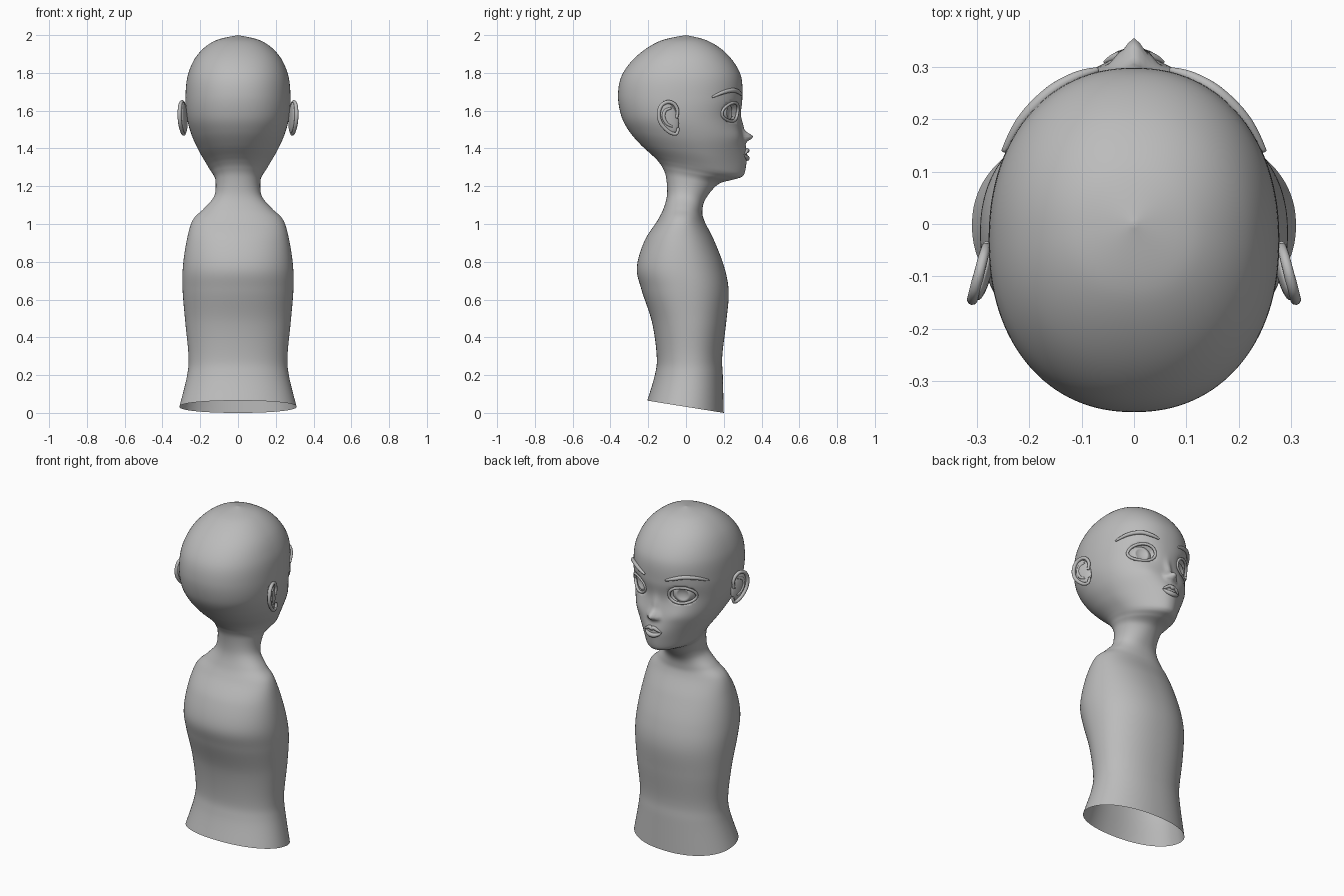
import bpy, bmesh, math
from mathutils import Vector, Matrix
from mathutils.bvhtree import BVHTree

if "Cube" in bpy.data.objects:
    bpy.data.objects.remove(bpy.data.objects["Cube"])

grey = bpy.data.materials.new("plain grey")
grey.diffuse_color = (0.5, 0.5, 0.5, 1)
grey.use_nodes = True
grey.node_tree.nodes["Principled BSDF"].inputs["Base Color"].default_value = grey.diffuse_color


def finish(name, bm, mirror=False):
    me = bpy.data.meshes.new(name)
    bm.to_mesh(me)
    bm.free()
    for p in me.polygons:
        p.use_smooth = True
    me.materials.append(grey)
    ob = bpy.data.objects.new(name, me)
    bpy.context.collection.objects.link(ob)
    if mirror:
        ob.modifiers.new("mirror", 'MIRROR')
    return ob


def catmull(keys, f):
    i = min(int(f), len(keys) - 2)
    t = f - i
    p = [keys[max(0, min(len(keys) - 1, i + k))] for k in (-1, 0, 1, 2)]
    return [b + 0.5 * t * (c - a + t * (2 * a - 5 * b + 4 * c - d + t * (3 * (b - c) + d - a)))
            for a, b, c, d in zip(*p)]


def tube(name, pts, radius, taper=0.0, mirror=True, cyclic=False, steps=8, sides=10):
    """Smooth tube through pts; taper thins it towards both ends."""
    keys = [tuple(p) for p in pts]
    if cyclic:
        keys.append(keys[0])
    n = (len(keys) - 1) * steps
    path = [Vector(catmull(keys, k / steps)) for k in range(n if cyclic else n + 1)]
    m = len(path)
    bm = bmesh.new()
    rings = []
    for k, q in enumerate(path):
        a = path[(k - 1) % m] if cyclic else path[max(k - 1, 0)]
        b = path[(k + 1) % m] if cyclic else path[min(k + 1, m - 1)]
        d = (b - a).normalized()
        s = d.cross(Vector((q.x, q.y, 0)).normalized()).normalized()
        v = s.cross(d)
        r = radius * (1 - taper * abs(2 * k / (m - 1) - 1) ** 2.5)
        rings.append([bm.verts.new(q + r * (s * math.cos(g) + v * math.sin(g)))
                      for g in (2 * math.pi * j / sides for j in range(sides))])
    for k in range(m if cyclic else m - 1):
        r0, r1 = rings[k], rings[(k + 1) % m]
        for j in range(sides):
            bm.faces.new((r0[j], r0[(j + 1) % sides], r1[(j + 1) % sides], r1[j]))
    if not cyclic:
        bm.faces.new(rings[0])
        bm.faces.new(rings[-1])
    bmesh.ops.recalc_face_normals(bm, faces=bm.faces)
    return finish(name, bm, mirror)


# Bust sections: back y, back z, front y, front z, half width
TORSO = [
    (-.205, .065, .20, 0, .31), (-.165, .2, .195, .19, .27), (-.155, .3, .192, .3, .262),
    (-.18, .48, .213, .48, .279), (-.235, .65, .226, .64, .293), (-.26, .77, .203, .77, .292),
    (-.22, .91, .15, .91, .272), (-.15, 1.02, .096, 1.02, .24), (-.118, 1.085, .087, 1.075, .182)]
HEAD = [
    (-.10, 1.16, .105, 1.135, .126), (-.106, 1.25, .17, 1.21, .119), (-.125, 1.30, .25, 1.235, .134),
    (-.15, 1.335, .295, 1.25, .15), (-.18, 1.365, .313, 1.28, .168), (-.24, 1.42, .319, 1.35, .205),
    (-.30, 1.49, .31, 1.44, .243), (-.342, 1.57, .286, 1.55, .27), (-.36, 1.68, .298, 1.66, .278),
    (-.338, 1.79, .289, 1.79, .265), (-.26, 1.89, .217, 1.9, .215), (-.14, 1.968, .115, 1.97, .125),
    (0, 2, 0, 2, .0001)]
RINGS = TORSO + HEAD

# Face modelling bumps: x, z, x spread, z spread, depth
BUMPS = [(0, 1.462, .024, .022, .047), (0, 1.52, .02, .05, .014), (0, 1.37, .05, .04, .006)]
PAIRED = [(.03, 1.452, .013, .013, .014), (.135, 1.59, .06, .045, -.014), (.13, 1.47, .05, .04, .006)]
BUMPS += PAIRED + [(-b[0], *b[1:]) for b in PAIRED]

EX, EZ, EW, EUP, ELOW = .142, 1.59, .064, .052, .046     # eye opening

SEG, SUB = 176, 9
bust = bmesh.new()
loops = []
for k in range((len(RINGS) - 1) * SUB + 1):
    yb, zb, yf, zf, w = catmull(RINGS, k / SUB)
    pinch = .33 * math.exp(-((zf - 1.30) / .12) ** 2)
    loop = []
    for j in range(SEG):
        a = 2 * math.pi * j / SEG
        sn, cs = math.sin(a), math.cos(a)
        x = w * math.copysign(abs(sn) ** .92, sn)
        u = math.copysign(abs(cs) ** .92, cs)
        if u > 0:
            x *= 1 - pinch * u * u
        y, z = yb + (yf - yb) * (1 + u) / 2, zb + (zf - zb) * (1 + u) / 2
        if y > .08 and z > 1.25:
            fade = min(1, (y - .08) / .08)
            for bx, bz, sx, sz, d in BUMPS:
                y += fade * d * math.exp(-((x - bx) / sx) ** 2 - ((z - bz) / sz) ** 2)
        loop.append(bust.verts.new((x, y, z)))
    loops.append(loop)
for l0, l1 in zip(loops, loops[1:]):
    for j in range(SEG):
        i = (j + 1) % SEG
        bust.faces.new((l0[j], l0[i], l1[i], l1[j]))
bmesh.ops.remove_doubles(bust, verts=bust.verts, dist=.0003)
bmesh.ops.recalc_face_normals(bust, faces=bust.faces)
tree = BVHTree.FromBMesh(bust)


def on_face(x, z, lift=0):
    hit, nrm, _, _ = tree.ray_cast(Vector((x, 1, z)), Vector((0, -1, 0)))
    return hit + (nrm if nrm.y > 0 else -nrm) * lift


# Sink the eye sockets
for v in bust.verts:
    if v.co.y > .08 and v.co.z > 1.4:
        dz = v.co.z - EZ
        if ((abs(v.co.x) - EX) / EW) ** 2 + (dz / (EUP if dz > 0 else ELOW)) ** 2 < 1:
            v.co.y -= .04
finish("head_and_torso", bust)

# Eyeballs with a hollow iris
R = .078
eye = bmesh.new()
bmesh.ops.create_uvsphere(eye, u_segments=40, v_segments=40, radius=R)
for v in eye.verts:
    if v.co.z > .885 * R:
        v.co.z = 2 * .885 * R - v.co.z
gaze = Vector((.42, 1, 0)).normalized()
spot = on_face(EX, EZ) - gaze * (R - .002)
bmesh.ops.transform(eye, verts=eye.verts, matrix=Matrix.Translation(spot) @
                    gaze.to_track_quat('Z', 'Y').to_matrix().to_4x4())
finish("eyeball", eye, True)

# Eyelid rims
lid = []
for k in range(20):
    a = 2 * math.pi * k / 20
    h = EUP if math.sin(a) > 0 else ELOW
    lid.append(on_face(EX + EW * math.cos(a), EZ + h * math.sin(a)))
tube("eyelid", lid, .008, cyclic=True, steps=5)

# Eyebrows
brow = [(.068, 1.683), (.11, 1.697), (.16, 1.708), (.21, 1.698), (.246, 1.672)]
tube("eyebrow", [on_face(x, z, .004) for x, z in brow], .0115, .6)

# Lips
upper = [(.056, 1.367), (.035, 1.381), (.014, 1.391)]
upper = [(-x, z) for x, z in upper] + [(0, 1.387)] + upper[::-1]
tube("upper_lip", [on_face(x, z, .003) for x, z in upper], .0115, .85, mirror=False)
lower = [(.052 * t / 2, 1.348 + .017 * t * t / 4) for t in range(-2, 3)]
tube("lower_lip", [on_face(x, z, .001) for x, z in lower], .0135, .85, mirror=False)


# Ears: outer rim, inner fold and dish
def ear_pt(y, z, lift=0):
    return (.281 + .26 * (-.035 - y) + lift, y, z)


rim = [(-.05, 1.56), (-.045, 1.60), (-.062, 1.634), (-.095, 1.646), (-.128, 1.63), (-.144, 1.59),
       (-.138, 1.545), (-.113, 1.508), (-.08, 1.482), (-.05, 1.479), (-.04, 1.51)]
tube("ear_rim", [ear_pt(y, z) for y, z in rim], .0105, .3)
fold = [(-.075, 1.615), (-.11, 1.60), (-.118, 1.565), (-.10, 1.53), (-.07, 1.515)]
tube("ear_fold", [ear_pt(y, z, -.002) for y, z in fold], .009, .5)
dish = bmesh.new()
bmesh.ops.create_uvsphere(dish, u_segments=24, v_segments=16, radius=1)
place = (Matrix.Translation((.285, -.092, 1.562)) @ Matrix.Rotation(.25, 4, 'Z') @
         Matrix.Rotation(.35, 4, 'X') @ Matrix.Diagonal((.013, .05, .086, 1)))
bmesh.ops.transform(dish, verts=dish.verts, matrix=place)
finish("ear_dish", dish, True)
